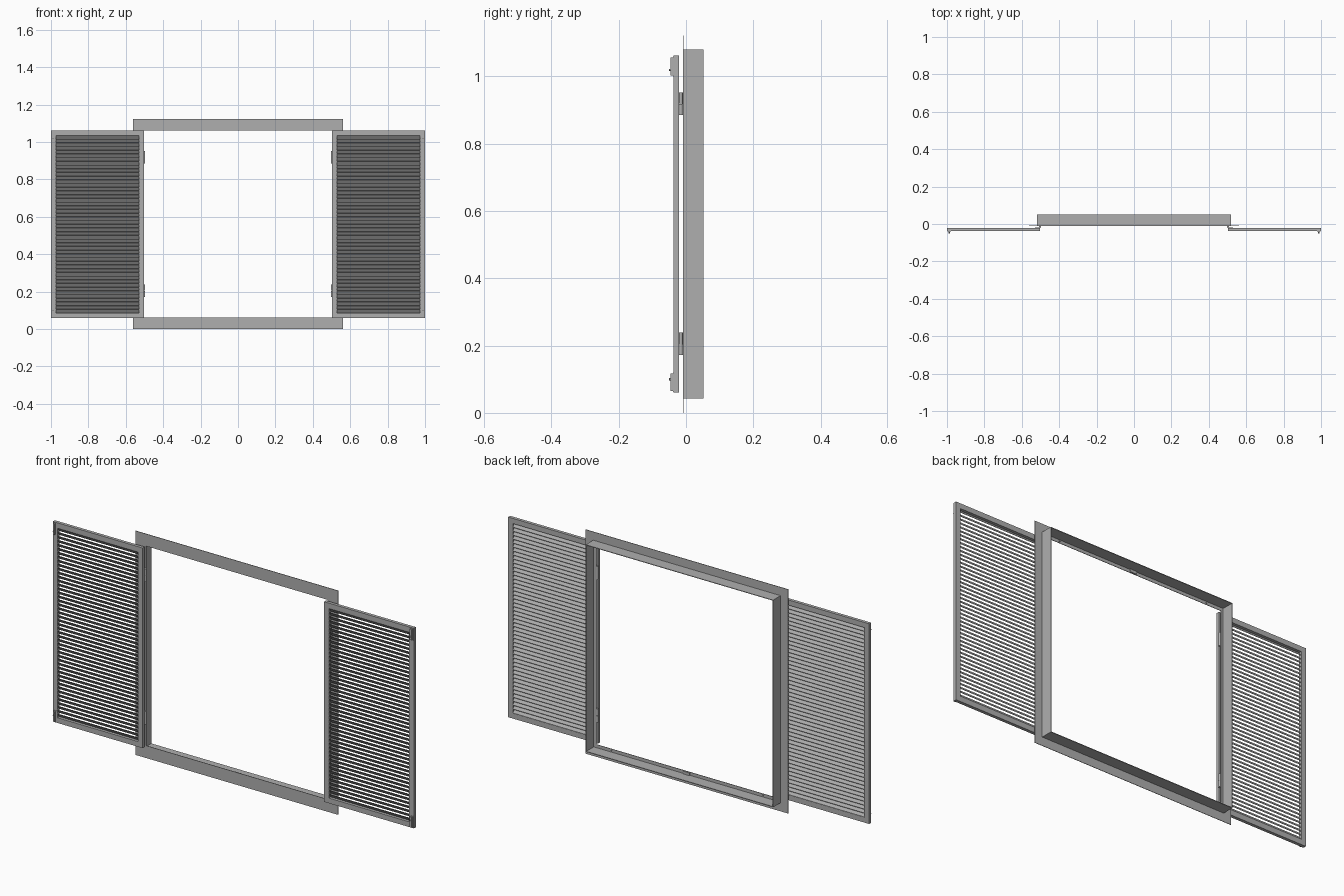
import bpy, bmesh, math
from mathutils import Matrix, Vector

if "Cube" in bpy.data.objects:
    bpy.data.objects.remove(bpy.data.objects["Cube"])

# Dark grey paint for every part
paint = bpy.data.materials.new("grey_paint")
paint.diffuse_color = (.43, .43, .43, 1)
paint.use_nodes = True
paint.node_tree.nodes["Principled BSDF"].inputs["Base Color"].default_value = paint.diffuse_color


def finish(bm, name, mirror=False):
    """Turn a bmesh into an object, optionally mirrored about x = 0."""
    bmesh.ops.recalc_face_normals(bm, faces=bm.faces)
    me = bpy.data.meshes.new(name)
    bm.to_mesh(me)
    bm.free()
    me.materials.append(paint)
    ob = bpy.data.objects.new(name, me)
    bpy.context.collection.objects.link(ob)
    if mirror:
        m = ob.modifiers.new("mirror", 'MIRROR')
        m.use_axis = (True, False, False)
        m.use_mirror_merge = False
    return ob


def ring(bm, outer, inner, y0, y1):
    """Mitred rectangular frame; rects are (x0, x1, z0, z1)."""
    def loop(r, y):
        x0, x1, z0, z1 = r
        return [bm.verts.new((x, y, z)) for x, z in ((x0, z0), (x1, z0), (x1, z1), (x0, z1))]
    of, inf, ob, inb = loop(outer, y0), loop(inner, y0), loop(outer, y1), loop(inner, y1)
    for a, b in ((of, inf), (inf, inb), (inb, ob), (ob, of)):
        for i in range(4):
            j = (i + 1) % 4
            bm.faces.new((a[i], a[j], b[j], b[i]))


def box(bm, x0, x1, y0, y1, z0, z1):
    size = Vector((x1 - x0, y1 - y0, z1 - z0))
    mid = Vector((x0 + x1, y0 + y1, z0 + z1)) / 2
    bmesh.ops.create_cube(bm, size=1, matrix=Matrix.Translation(mid) @ Matrix.Diagonal((*size, 1)))


def rod(bm, centre, r, length, axis='Z'):
    rot = Matrix.Rotation(math.pi / 2, 4, 'X') if axis == 'Y' else Matrix()
    bmesh.ops.create_cone(bm, cap_ends=True, segments=16, radius1=r, radius2=r, depth=length,
                          matrix=Matrix.Translation(centre) @ rot)


# Window frame: thin front flange and sheet sleeve behind it
bm = bmesh.new()
ring(bm, (-.561, .561, 0, 1.122), (-.502, .502, .062, 1.061), -.0095, -.007)
finish(bm, "front_flange")
bm = bmesh.new()
ring(bm, (-.519, .519, .043, 1.08), (-.516, .516, .046, 1.077), -.007, .052)
finish(bm, "frame_sleeve")

# Catch plates in the middle of the top and bottom, with small screws to the sides
bm = bmesh.new()
for z0, z1 in ((.046, .06), (1.063, 1.077)):
    box(bm, -.018, .018, -.007, -.002, z0, z1)
    for x in (-.42, .42):
        rod(bm, (x, -.005, (z0 + z1) / 2), .004, .004, 'Y')
finish(bm, "catch_plates")

# Shutter frame (right, mirrored to left)
X0, X1, Z0, Z1, T = .503, 1.0, .06, 1.062, .026
YF, YB = -.037, -.021
bm = bmesh.new()
ring(bm, (X0, X1, Z0, Z1), (X0 + T, X1 - T, Z0 + T, Z1 - T), YF, YB)
finish(bm, "shutter_frame", True)

# Sloping louvre slats, high at the front and low at the back
bm = bmesh.new()
N = 48
pitch = (Z1 - Z0 - 2 * T) / N
t = .002
for i in range(N):
    z = Z0 + T + pitch * (i + .5)
    h = pitch * .5 - t / 2 + .0005
    prof = ((YF + .001, z + h - t / 2), (YF + .001, z + h + t / 2),
            (YB - .001, z - h + t / 2), (YB - .001, z - h - t / 2))
    a = [bm.verts.new((X0 + T - .002, y, zz)) for y, zz in prof]
    b = [bm.verts.new((X1 - T + .002, y, zz)) for y, zz in prof]
    bm.faces.new(a)
    bm.faces.new(b)
    for k in range(4):
        j = (k + 1) % 4
        bm.faces.new((a[k], a[j], b[j], b[k]))
finish(bm, "louvre_slats", True)

# Hinges: two-part knuckle with one leaf on the flange and one on the shutter
bm = bmesh.new()
for zc in (.205, .919):
    for dz in (-.017, .017):
        rod(bm, (.502, -.0152, zc + dz), .0057, .033)
    box(bm, .502, .53, -.0115, -.0095, zc - .033, zc)
    box(bm, .502, .53, YB, YB + .002, zc, zc + .033)
ob = finish(bm, "hinges", True)
bpy.context.view_layer.objects.active = ob
ob.select_set(True)
bpy.ops.object.shade_smooth_by_angle(angle=math.radians(35))

# Slide bolts on the free corners of the shutters
bm = bmesh.new()
for z0, z1, zk in ((.062, .12, .1), (1.0, 1.06, 1.02)):
    box(bm, .979, .997, YF - .002, YF, z0, z1)
    box(bm, .983, .993, YF - .009, YF - .002, z0 + .003, z1 - .003)
    rod(bm, (.988, YF - .0115, zk), .003, .005, 'Y')
finish(bm, "slide_bolts", True)
